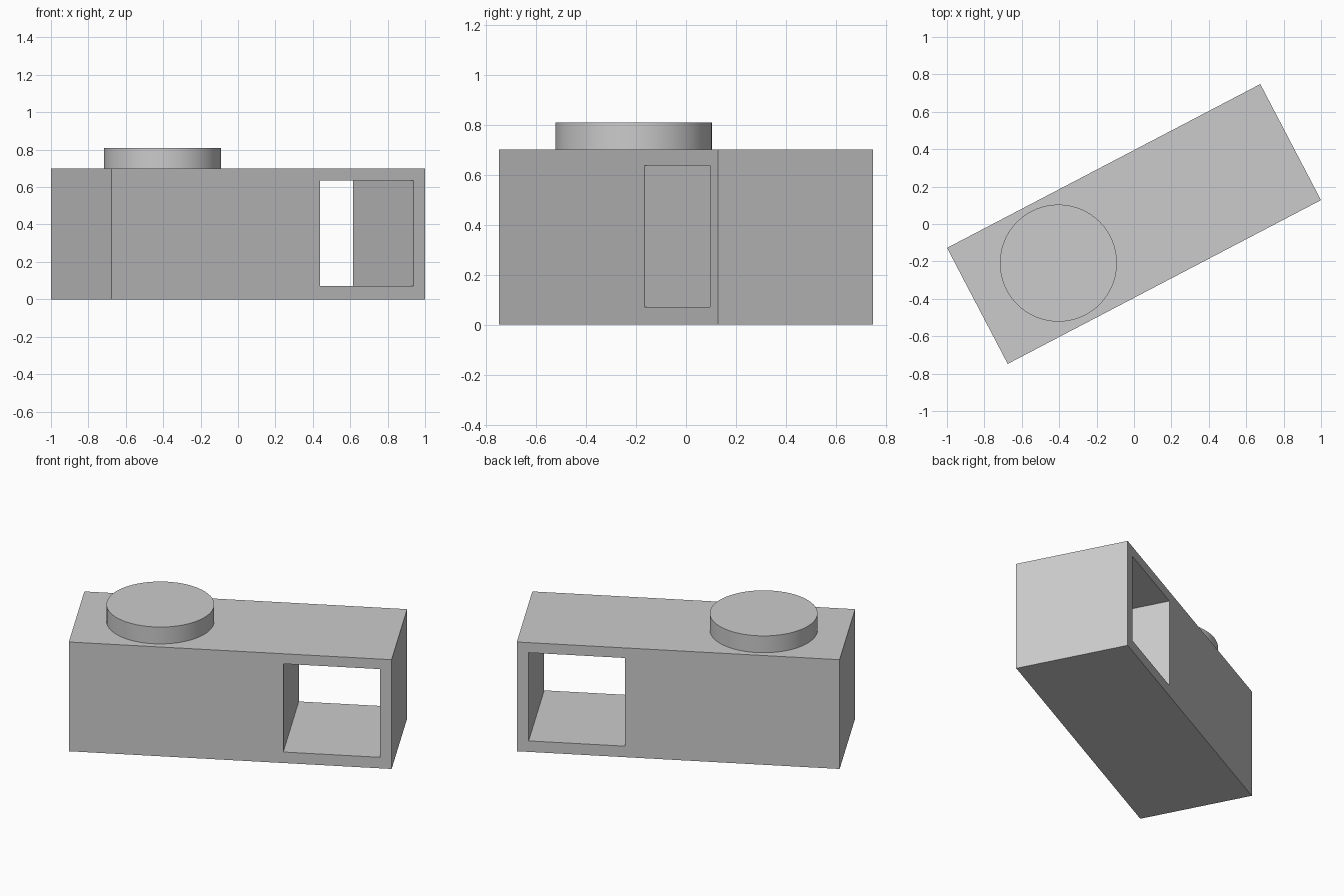
import bpy
import math
from mathutils import Matrix, Vector

cube = bpy.data.objects.get("Cube")
if cube:
    bpy.data.objects.remove(cube, do_unlink=True)

LENGTH, WIDTH, HEIGHT = 1.89, 0.70, 0.70
TURN = Matrix.Rotation(math.radians(27.6), 4, "Z")

grey = bpy.data.materials.new("plain grey")
grey.use_nodes = True
grey.diffuse_color = (0.6, 0.6, 0.6, 1)
grey.node_tree.nodes["Principled BSDF"].inputs["Base Color"].default_value = (0.6, 0.6, 0.6, 1)


def box(name, size, centre):
    """Box placed in the turned frame of the body."""
    bpy.ops.mesh.primitive_cube_add(size=1)
    ob = bpy.context.object
    ob.name = name
    ob.data.transform(Matrix.Diagonal((*size, 1)))
    ob.matrix_world = TURN @ Matrix.Translation(centre)
    ob.data.materials.append(grey)
    return ob


# Long block body with a square opening through one end
body = box("body", (LENGTH, WIDTH, HEIGHT), (0, 0, HEIGHT / 2))
cutter = box("opening_cutter", (0.565, 1.2, 0.565), (0.593, 0, 0.353))
cut = body.modifiers.new("opening", "BOOLEAN")
cut.object = cutter
cut.operation = "DIFFERENCE"
cut.solver = "EXACT"
bpy.context.view_layer.objects.active = body
bpy.ops.object.select_all(action="DESELECT")
body.select_set(True)
bpy.ops.object.modifier_apply(modifier=cut.name)
bpy.data.objects.remove(cutter, do_unlink=True)

# Round disc on top of the closed end
disc_centre = TURN @ Vector((-0.455, 0.002, HEIGHT + 0.053))
bpy.ops.mesh.primitive_cylinder_add(vertices=64, radius=0.313, depth=0.11, location=disc_centre)
disc = bpy.context.object
disc.name = "top_disc"
disc.data.materials.append(grey)
bpy.ops.object.shade_smooth_by_angle(angle=math.radians(30))
